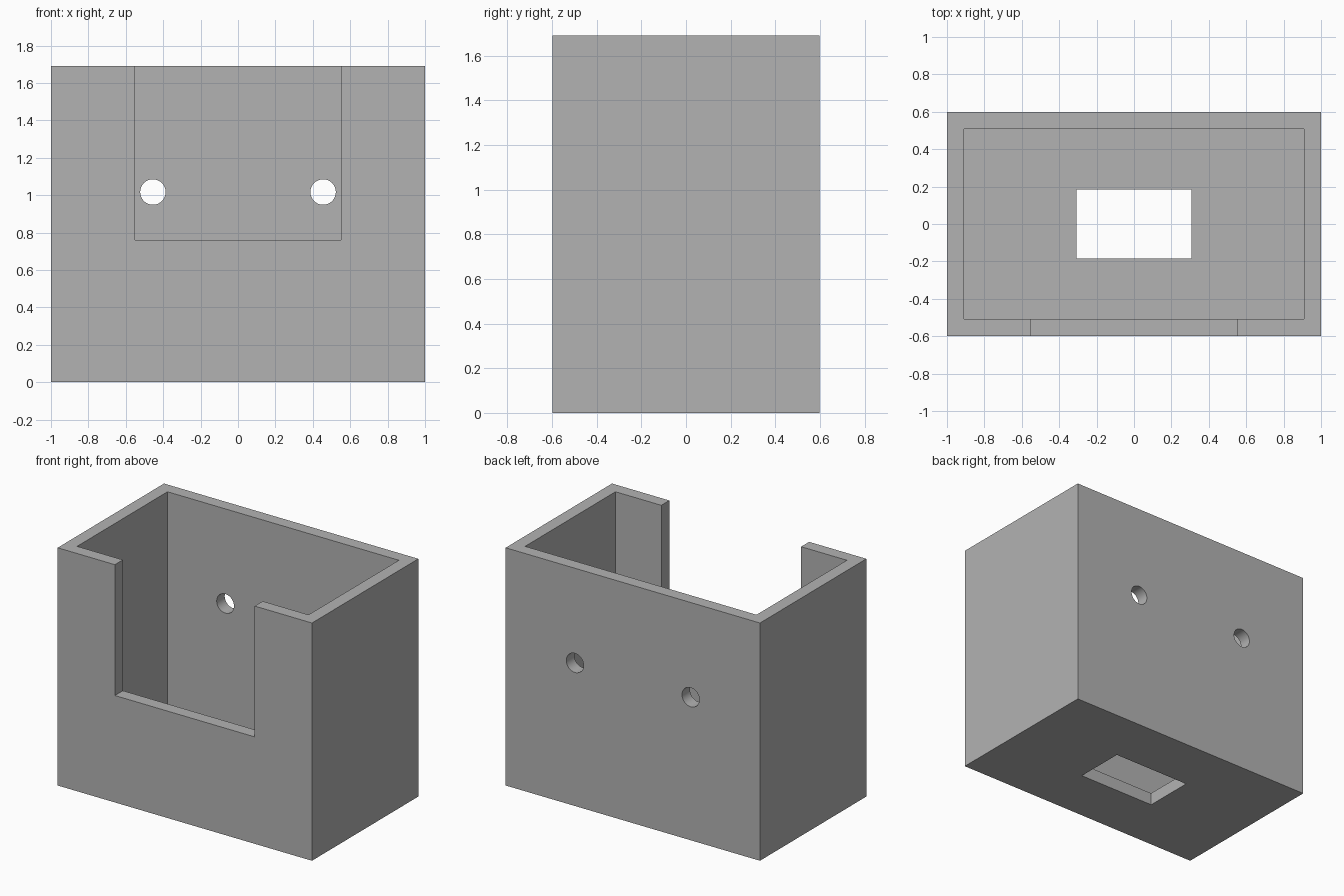
import bpy
import math

cube = bpy.data.objects.get("Cube")
if cube:
    bpy.data.objects.remove(cube, do_unlink=True)

WIDTH, DEPTH, HEIGHT, WALL = 2.0, 1.195, 1.69, 0.09

grey = bpy.data.materials.new("plain grey")
grey.use_nodes = True
colour = (0.45, 0.45, 0.45, 1)
grey.diffuse_color = colour
grey.node_tree.nodes["Principled BSDF"].inputs["Base Color"].default_value = colour


def box(name, low, high):
    """Axis-aligned box between two corners."""
    centre = [(a + b) / 2 for a, b in zip(low, high)]
    bpy.ops.mesh.primitive_cube_add(size=1, location=centre)
    obj = bpy.context.object
    obj.name = name
    obj.scale = [b - a for a, b in zip(low, high)]
    bpy.ops.object.transform_apply(location=True, rotation=True, scale=True)
    obj.data.materials.append(grey)
    return obj


def cut(target, cutter):
    """Subtract the cutter, then discard it."""
    cutter.hide_render = True
    mod = target.modifiers.new("cut", "BOOLEAN")
    mod.operation = "DIFFERENCE"
    mod.solver = "EXACT"
    mod.object = cutter
    bpy.context.view_layer.objects.active = target
    bpy.ops.object.modifier_apply(modifier=mod.name)
    bpy.data.objects.remove(cutter, do_unlink=True)


# Outer body
x, y = WIDTH / 2, DEPTH / 2
body = box("holder_body", (-x, -y, 0), (x, y, HEIGHT))

# Open-topped cavity
cut(body, box("cavity", (WALL - x, WALL - y, WALL), (x - WALL, y - WALL, HEIGHT + 1)))

# Front notch
cut(body, box("front_notch", (-0.55, -y - 1, 0.76), (0.55, 0, HEIGHT + 1)))

# Rectangular floor opening
cut(body, box("floor_opening", (-0.307, -0.185, -1), (0.307, 0.185, 0.5)))

# Round mounting holes in the back wall
for side in (-1, 1):
    bpy.ops.mesh.primitive_cylinder_add(
        vertices=48, radius=0.068, depth=0.6,
        location=(side * 0.455, y, 1.017), rotation=(math.pi / 2, 0, 0))
    hole = bpy.context.object
    hole.data.materials.append(grey)
    cut(body, hole)

# Smooth hole walls, crisp box edges
bpy.ops.object.select_all(action="DESELECT")
body.select_set(True)
bpy.context.view_layer.objects.active = body
bpy.ops.object.shade_smooth_by_angle(angle=math.radians(30))
